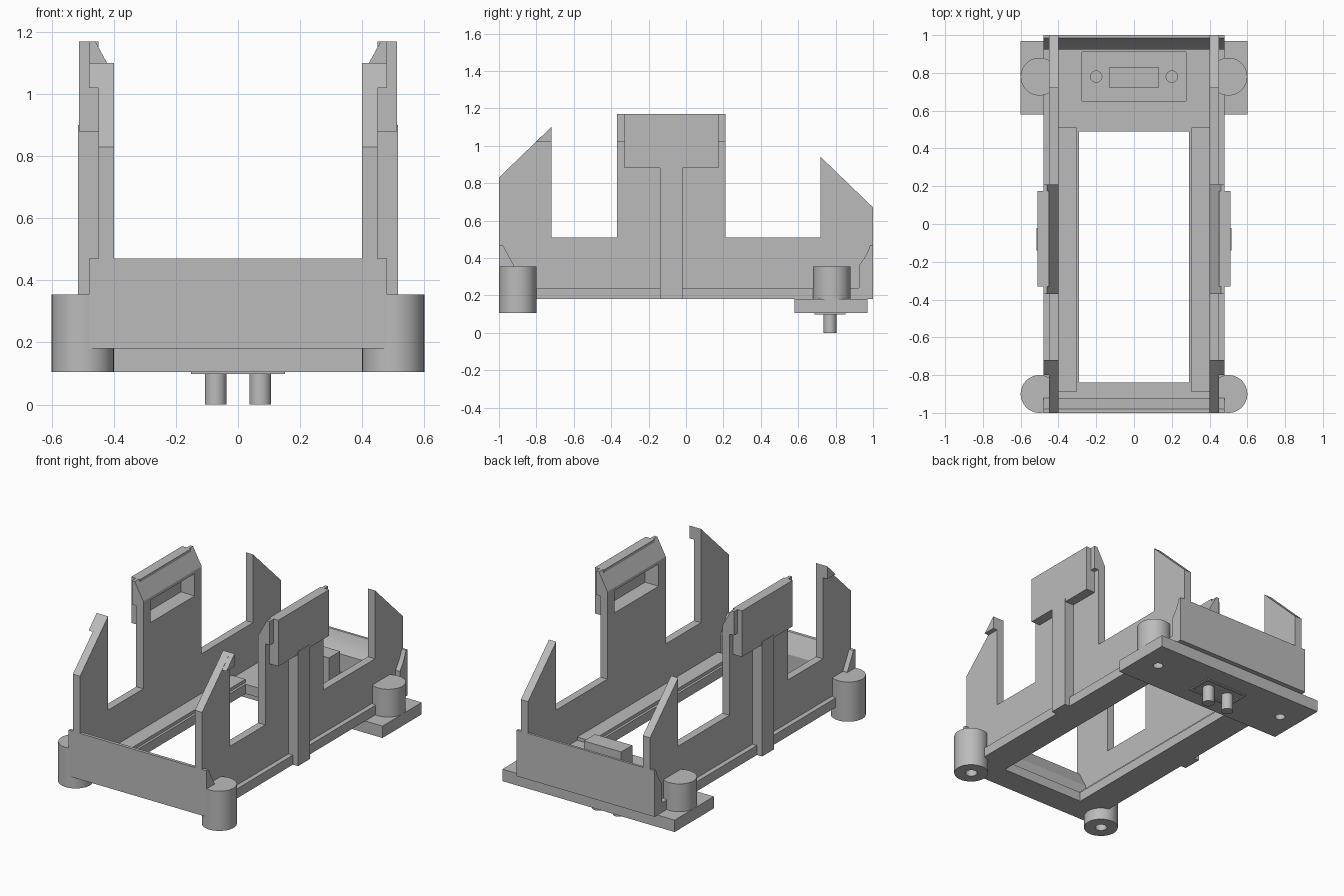
import bpy, bmesh
from mathutils import Matrix

cube = bpy.data.objects.get("Cube")
if cube:
    bpy.data.objects.remove(cube, do_unlink=True)

grey = bpy.data.materials.new("plain_grey")
grey.use_nodes = True
COLOUR = (0.5, 0.5, 0.5, 1)
grey.diffuse_color = COLOUR
grey.node_tree.nodes["Principled BSDF"].inputs["Base Color"].default_value = COLOUR


def finish(name, bm, smooth=False):
    bmesh.ops.recalc_face_normals(bm, faces=bm.faces)
    mesh = bpy.data.meshes.new(name)
    bm.to_mesh(mesh)
    bm.free()
    mesh.materials.append(grey)
    obj = bpy.data.objects.new(name, mesh)
    bpy.context.collection.objects.link(obj)
    if smooth:
        bpy.ops.object.select_all(action='DESELECT')
        bpy.context.view_layer.objects.active = obj
        obj.select_set(True)
        bpy.ops.object.shade_smooth_by_angle(angle=0.6)
    return obj


def box(name, x, y, z):
    bm = bmesh.new()
    bmesh.ops.create_cube(bm, size=1)
    for v in bm.verts:
        v.co = [(r[0] + r[1]) / 2 + c * (r[1] - r[0]) for r, c in zip((x, y, z), v.co)]
    return finish(name, bm)


def span(side, a, b):
    return sorted((side * a, side * b))


def plate(name, profile, x0, x1, smooth=False):
    """Extrude a y-z outline from x0 to x1."""
    bm = bmesh.new()
    face = bm.faces.new([bm.verts.new((x0, y, z)) for y, z in profile])
    new = bmesh.ops.extrude_face_region(bm, geom=[face])["geom"]
    for v in new:
        if isinstance(v, bmesh.types.BMVert):
            v.co.x = x1
    return finish(name, bm, smooth)


def cylinder(name, x, y, r, z0, z1, sides=48):
    bm = bmesh.new()
    bmesh.ops.create_cone(bm, cap_ends=True, segments=sides, radius1=r, radius2=r,
                          depth=z1 - z0, matrix=Matrix.Translation((x, y, (z0 + z1) / 2)))
    return finish(name, bm, True)


def cut(obj, cutter):
    cutter.hide_render = True
    cutter.hide_viewport = True
    mod = obj.modifiers.new("cut", 'BOOLEAN')
    mod.operation = 'DIFFERENCE'
    mod.solver = 'EXACT'
    mod.object = cutter


# Floor ring around the large opening
box("floor_front", (-.48, .48), (-1, -.84), (.18, .24))
floor_back = box("floor_back", (-.48, .48), (.49, 1), (.18, .24))
cut(floor_back, box("socket_cutter", (-.275, .275), (.65, .91), (.17, .3)))

# End walls with sloped inner feet
plate("front_wall", [(-1, .18), (-1, .47), (-.98, .47), (-.92, .36), (-.92, .18)], -.48, .48)
plate("back_wall", [(1, .18), (1, .47), (.985, .47), (.97, .43), (.95, .395),
                    (.925, .36), (.925, .18)], -.48, .48, True)

# Mounting plate and connector
base = box("mounting_plate", (-.6, .6), (.58, .97), (.105, .18))
box("connector_block", (-.13, .13), (.72, .83), (.17, .43))
for s in (-1, 1):
    box("socket_rim_end", span(s, .275, .29), (.64, .92), (.2, .247))
    box("socket_rim_side", (-.29, .29), (.78 + s * .14 - .006, .78 + s * .14 + .006), (.2, .247))
    cut(base, cylinder("socket_hole_cutter", s * .2, .78, .03, .13, .25, 24))
    cut(base, cylinder("screw_hole_cutter", s * .47, .78, .03, .05, .17, 24))
    cylinder("pin", s * .072, .77, .035, 0, .12, 32)
    box("pin_frame_end", span(s, .135, .152), (.695, .845), (.098, .11))
    box("pin_frame_side", (-.152, .152), (.77 + s * .075 - .008, .77 + s * .075 + .008), (.098, .11))

WALL = [(-1, .18), (-1, .83), (-.72, 1.1), (-.72, .51), (-.37, .51), (-.37, 1.06),
        (.21, 1.06), (.21, .51), (.72, .51), (.72, .94), (1, .67), (1, .18)]

for s in (-1, 1):
    # Floor strips and raised inner rails
    box("floor_side", span(s, .29, .48), (-.84, .49), (.18, .24))
    box("inner_rail", span(s, .305, .40), (-.89, .51), (.23, .26))

    # Side wall with end posts and central tower
    wall = plate("side_wall", WALL, s * .40, s * .45)

    # Tower head: wedge-shaped inner lead-in with outward lip
    bm = bmesh.new()
    outline = [(.40, 1.06), (.46, 1.17), (.48, 1.17), (.48, 1.02), (.45, 1.02), (.45, 1.06)]
    face = bm.faces.new([bm.verts.new((s * x, -.37, z)) for x, z in outline])
    for g in bmesh.ops.extrude_face_region(bm, geom=[face])["geom"]:
        if isinstance(g, bmesh.types.BMVert):
            g.co.y = .21
    head = finish("tower_head", bm)

    # Outer pad and rib, with a pocket opening to the inside
    pad = box("tower_pad", span(s, .45, .512), (-.33, .175), (.88, 1.17))
    box("tower_rib", span(s, .45, .516), (-.14, -.02), (.18, .9))
    pocket = box("pocket_cutter", span(s, .38, .495), (-.30, .14), (.9, 1.04))
    for part in (wall, head, pad):
        cut(part, pocket)

    # Outward hook on the front post
    plate("post_hook", [(-.80, 1.02), (-.72, 1.1), (-.72, 1.02)], s * .45, s * .48)

    # Corner screw bosses
    boss = cylinder("front_boss", s * .5, -.9, .1, .105, .355)
    cut(boss, cylinder("boss_hole_cutter", s * .5, -.9, .035, .05, .3, 24))
    cylinder("back_boss", s * .5, .78, .1, .17, .355)
